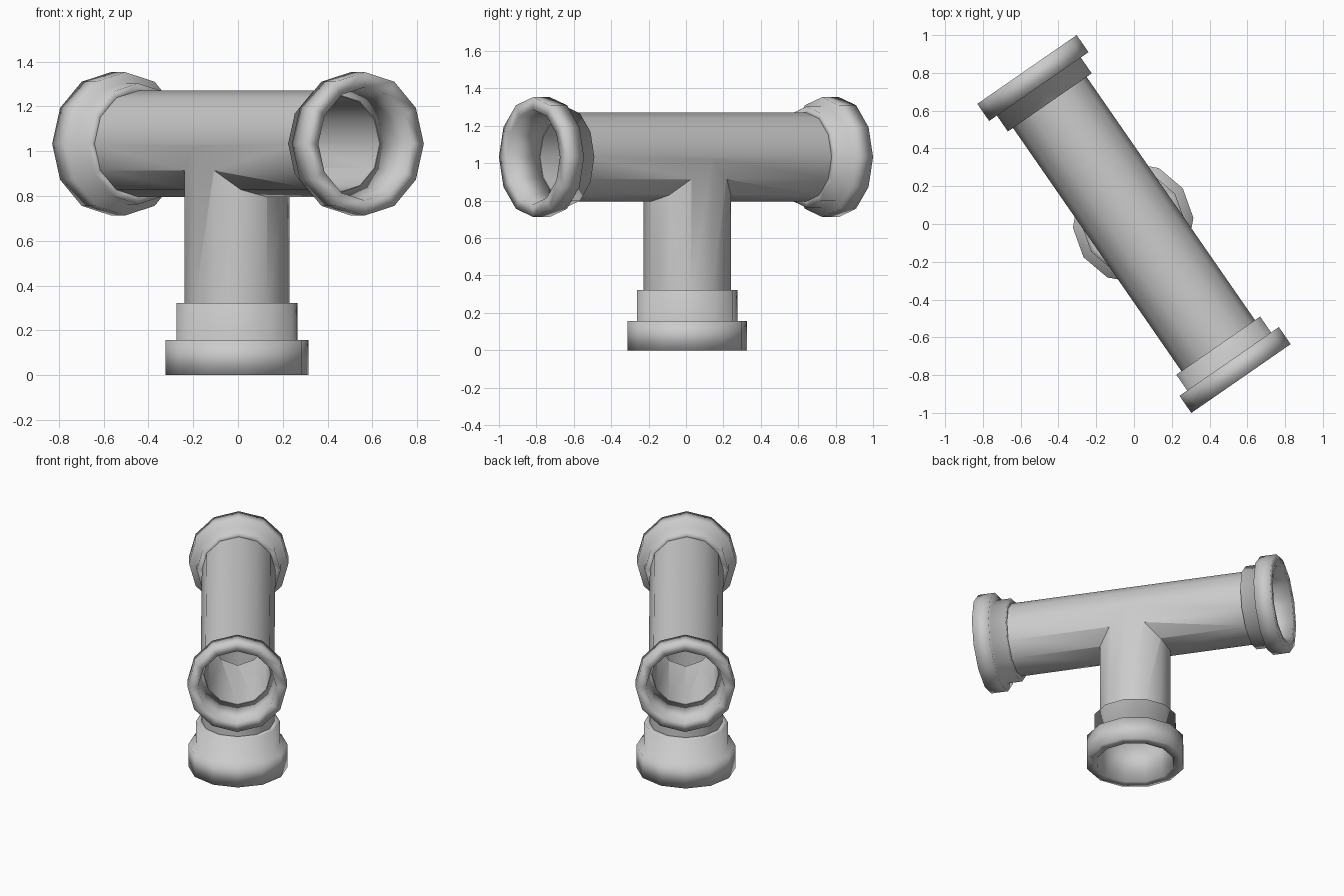
import bpy, bmesh, math
from mathutils import Matrix, Vector

SIDES = 12
HEADING = math.radians(-55.3)
AXIS = Vector((math.cos(HEADING), math.sin(HEADING), 0))
UP = Vector((0, 0, 1))
MID = UP * 1.033          # centre of the horizontal run
FOOT = AXIS * -0.008      # centre of the branch on the ground
PIPE_R, BORE_R = 0.237, 0.215

cube = bpy.data.objects.get("Cube")
if cube:
    bpy.data.objects.remove(cube, do_unlink=True)

grey = bpy.data.materials.new("pipe_grey")
grey.use_nodes = True
grey.diffuse_color = (0.6, 0.6, 0.6, 1)
grey.node_tree.nodes["Principled BSDF"].inputs["Base Color"].default_value = (0.6, 0.6, 0.6, 1)


def frame(origin, z_dir, x_dir):
    """Matrix placing local z along z_dir and the first polygon corner along x_dir."""
    rot = Matrix((x_dir, z_dir.cross(x_dir), z_dir)).transposed().to_4x4()
    return Matrix.Translation(origin) @ rot


def lathe(name, profile, matrix, ring=False):
    """Turn (radius, height) points into a capped solid, or a closed ring."""
    bm = bmesh.new()
    loops = []
    for r, z in profile:
        loops.append([bm.verts.new((r * math.cos(a), r * math.sin(a), z))
                      for a in (math.tau * i / SIDES for i in range(SIDES))])
    pairs = list(zip(loops, loops[1:]))
    if ring:
        pairs.append((loops[-1], loops[0]))
    else:
        bm.faces.new(loops[0])
        bm.faces.new(loops[-1])
    for a, b in pairs:
        for i in range(SIDES):
            j = (i + 1) % SIDES
            bm.faces.new((a[i], a[j], b[j], b[i]))
    bmesh.ops.transform(bm, matrix=matrix, verts=bm.verts)
    bmesh.ops.recalc_face_normals(bm, faces=bm.faces)
    mesh = bpy.data.meshes.new(name)
    bm.to_mesh(mesh)
    bm.free()
    mesh.materials.append(grey)
    obj = bpy.data.objects.new(name, mesh)
    bpy.context.collection.objects.link(obj)
    return obj


def select(obj):
    bpy.ops.object.select_all(action='DESELECT')
    obj.select_set(True)
    bpy.context.view_layer.objects.active = obj


def combine(target, tool, operation):
    select(target)
    mod = target.modifiers.new(operation.lower(), 'BOOLEAN')
    mod.object, mod.operation, mod.solver = tool, operation, 'EXACT'
    bpy.ops.object.modifier_apply(modifier=mod.name)
    bpy.data.objects.remove(tool, do_unlink=True)


# Hollow tee: horizontal run joined with the branch, then bored out
run_frame = frame(MID, AXIS, UP)
branch_frame = frame(FOOT, UP, AXIS)
tee = lathe("tee_pipe", [(PIPE_R, -0.8), (PIPE_R, 0.8)], run_frame)
branch = lathe("branch_pipe", [(PIPE_R - 0.002, 0.3), (PIPE_R - 0.002, MID.z)], branch_frame)
combine(tee, branch, 'UNION')
combine(tee, lathe("run_bore", [(BORE_R, -0.9), (BORE_R, 0.9)], run_frame), 'DIFFERENCE')
combine(tee, lathe("branch_bore", [(BORE_R - 0.002, 0.2), (BORE_R - 0.002, MID.z)],
                   branch_frame), 'DIFFERENCE')
select(tee)
bpy.ops.object.shade_smooth_by_angle(angle=math.radians(40))


def end_fitting(name, matrix, flange, depth):
    """Stepped socket: wide flange at the mouth, narrower collar behind it."""
    obj = lathe(name, [(0.253, 0), (0.32, 0), (0.32, flange), (0.27, flange),
                       (0.27, depth), (BORE_R, depth)], matrix, ring=True)
    select(obj)
    bpy.ops.object.shade_smooth()


# Stepped sockets on the three mouths
HALF = 0.995
end_fitting("front_socket", frame(MID + AXIS * HALF, -AXIS, UP), 0.11, 0.212)
end_fitting("back_socket", frame(MID - AXIS * HALF, AXIS, UP), 0.11, 0.212)
end_fitting("bottom_socket", branch_frame, 0.157, 0.322)
